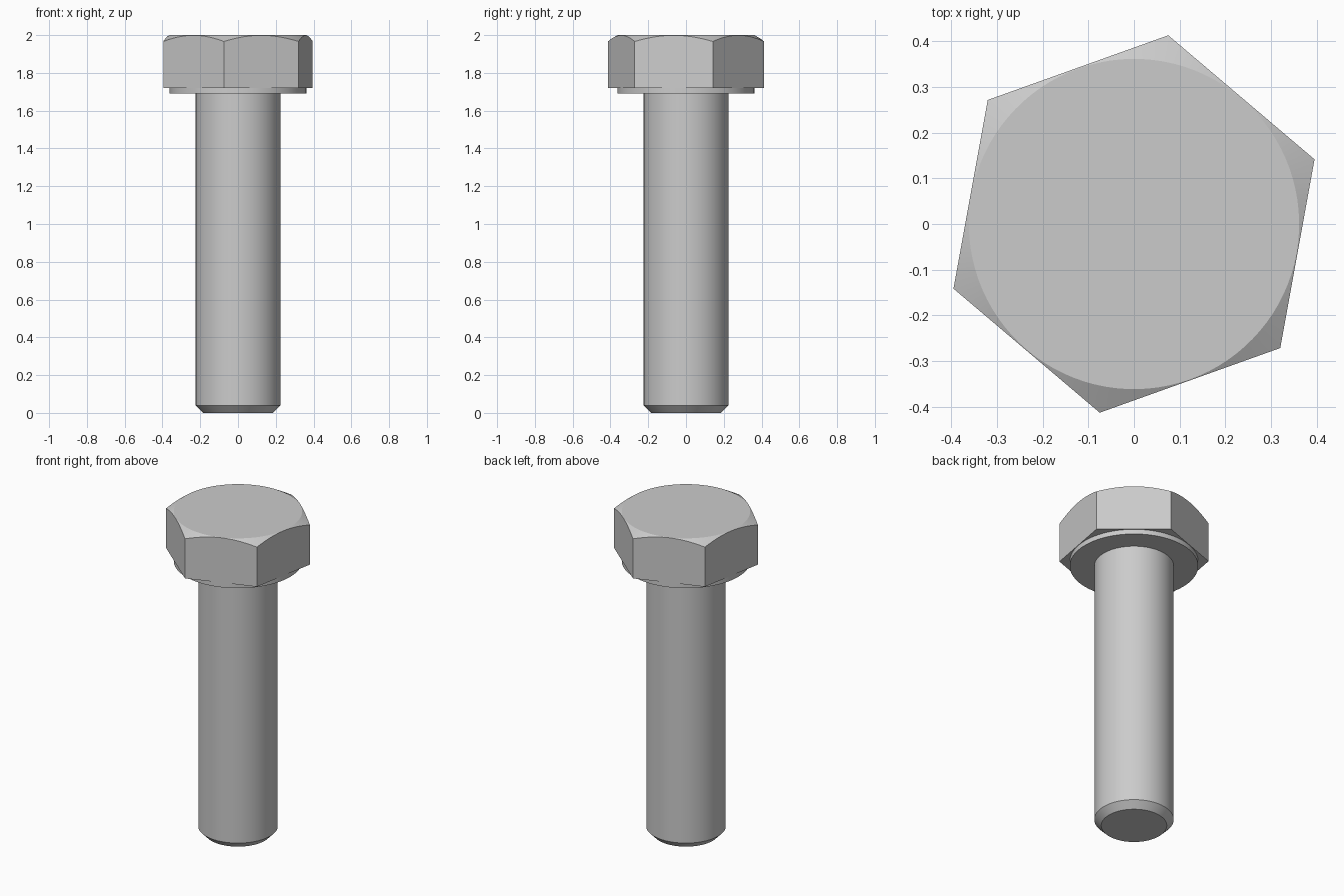
import bpy, bmesh
from math import cos, sin, tan, pi, radians

if "Cube" in bpy.data.objects:
    bpy.data.objects.remove(bpy.data.objects["Cube"])

SEG = 96
TURN = radians(79.7)      # direction of one hexagon corner
APOTHEM = 0.364

steel = bpy.data.materials.new("steel_grey")
steel.use_nodes = True
colour = (0.6, 0.6, 0.6, 1)
steel.diffuse_color = colour
steel.node_tree.nodes["Principled BSDF"].inputs["Base Color"].default_value = colour


def circle(radius, z):
    return lambda a: (radius, z)


def hex_radius(a):
    return APOTHEM / cos(a % (pi / 3) - pi / 6)


def lathe(name, rings):
    """Stack closed rings, bottom to top; each maps an angle to (radius, z)."""
    bm = bmesh.new()
    loops = []
    for ring in rings:
        loop = []
        for i in range(SEG):
            a = 2 * pi * i / SEG
            r, z = ring(a)
            loop.append(bm.verts.new((r * cos(a + TURN), r * sin(a + TURN), z)))
        loops.append(loop)
    for low, high in zip(loops, loops[1:]):
        for i in range(SEG):
            j = (i + 1) % SEG
            bm.faces.new((low[i], low[j], high[j], high[i]))
    bm.faces.new(loops[0][::-1])
    bm.faces.new(loops[-1])
    mesh = bpy.data.meshes.new(name)
    bm.to_mesh(mesh)
    bm.free()
    mesh.materials.append(steel)
    obj = bpy.data.objects.new(name, mesh)
    bpy.context.collection.objects.link(obj)
    bpy.ops.object.select_all(action='DESELECT')
    obj.select_set(True)
    bpy.context.view_layer.objects.active = obj
    bpy.ops.object.shade_smooth_by_angle(angle=radians(25))


# Shank with chamfered tip
lathe("shank", [circle(0.185, 0), circle(0.224, 0.04), circle(0.224, 1.70)])

# Round bearing face under the head
lathe("washer_face", [circle(0.362, 1.69), circle(0.362, 1.73)])

# Hexagonal head whose corners are trimmed by a thirty degree cone
TOP_RADIUS = 0.362


def hex_base(a):
    return hex_radius(a), 1.72


def hex_trim(a):
    r = hex_radius(a)
    return r, 2 - (r - TOP_RADIUS) * tan(radians(30))


lathe("hex_head", [hex_base, hex_trim, circle(TOP_RADIUS, 2)])
